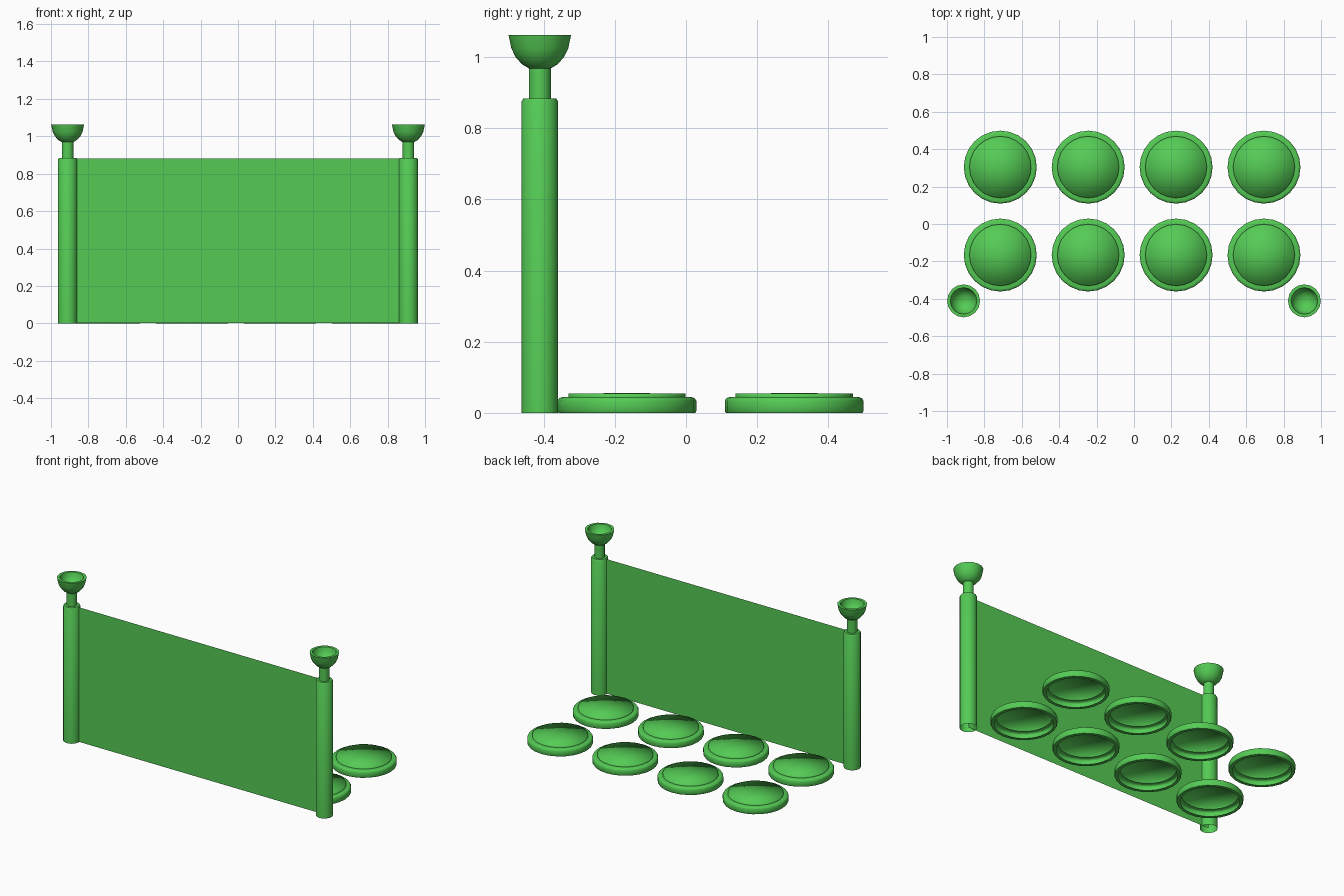
import bpy, bmesh, math

if "Cube" in bpy.data.objects:
    bpy.data.objects.remove(bpy.data.objects["Cube"])

green = bpy.data.materials.new("leaf green")
green.diffuse_color = (0.09, 0.6, 0.09, 1)
green.use_nodes = True
green.node_tree.nodes["Principled BSDF"].inputs["Base Color"].default_value = green.diffuse_color


def finish(bm, name, angle):
    me = bpy.data.meshes.new(name)
    bm.to_mesh(me)
    bm.free()
    me.materials.append(green)
    me.shade_smooth()
    me.set_sharp_from_angle(angle=math.radians(angle))
    ob = bpy.data.objects.new(name, me)
    bpy.context.collection.objects.link(ob)
    return ob


def lathe(name, profile, x, y, sides, angle=40):
    """Turn (radius, z) points round a vertical axis; radius 0 closes to a tip."""
    bm = bmesh.new()
    rings = []
    for r, z in profile:
        if r == 0:
            rings.append([bm.verts.new((x, y, z))] * sides)
        else:
            rings.append([bm.verts.new((x + r * math.cos(2 * math.pi * i / sides),
                                        y + r * math.sin(2 * math.pi * i / sides), z))
                          for i in range(sides)])
    for a, b in zip(rings, rings[1:]):
        for i in range(sides):
            j = (i + 1) % sides
            quad = [a[i], a[j], b[j], b[i]]
            bm.faces.new(list(dict.fromkeys(quad)))
    return finish(bm, name, angle)


POST_X, POST_Y = 0.911, -0.411

# Posts, necks and hollow cups
for side, x in (("left", -POST_X), ("right", POST_X)):
    lathe(side + "_post", [(0.051, 0), (0.051, 0.876), (0.046, 0.884), (0, 0.884)],
          x, POST_Y, 20)
    lathe(side + "_neck", [(0.031, 0.88), (0.031, 0.975)], x, POST_Y, 16)
    lathe(side + "_cup",
          [(0, 0.968), (0.03, 0.968), (0.05, 0.98), (0.068, 1.0), (0.08, 1.025),
           (0.088, 1.063), (0.071, 1.063), (0.066, 1.04), (0.053, 1.018),
           (0.032, 1.002), (0, 0.996)], x, POST_Y, 16)

# Thin sheet stretched between the posts
bm = bmesh.new()
bm.faces.new([bm.verts.new((x, POST_Y, z)) for x, z in
              ((-POST_X, 0.003), (POST_X, 0.003), (POST_X, 0.88), (-POST_X, 0.88))])
finish(bm, "sheet", 40)

# Two rows of round pads, hollow underneath, each with a raised cap
for y in (-0.166, 0.304):
    for i in range(4):
        x = -0.715 + 0.47 * i
        lathe("pad_rim", [(0.172, 0), (0.192, 0), (0.195, 0.005), (0.195, 0.034),
                          (0.191, 0.041), (0.183, 0.044), (0.165, 0.045)], x, y, 24, 50)
        lathe("pad_cap", [(0.165, 0.044), (0.165, 0.054), (0, 0.056)], x, y, 24, 180)
